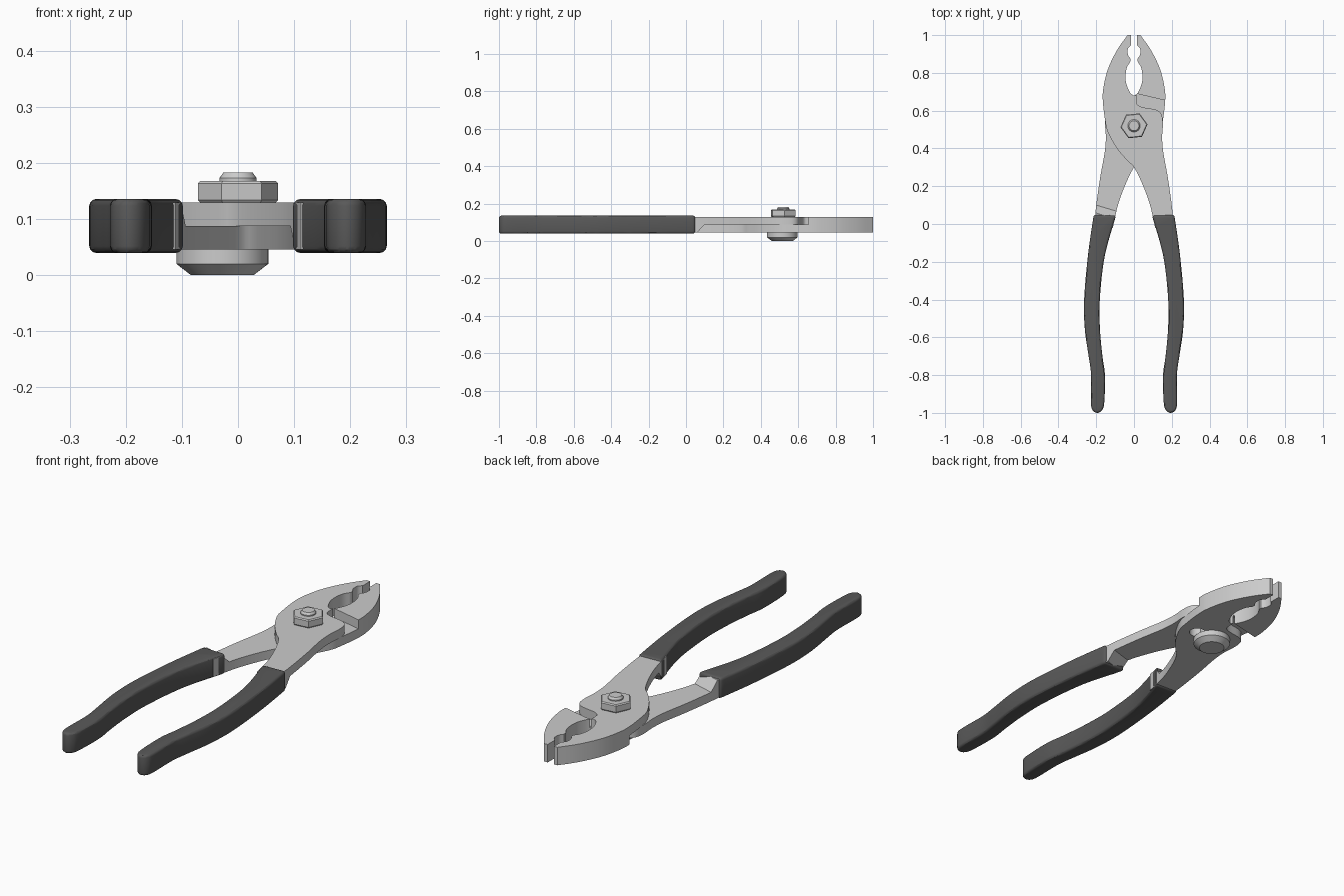
import bpy, bmesh, math

if "Cube" in bpy.data.objects:
    bpy.data.objects.remove(bpy.data.objects["Cube"])

MID = 0.0875          # height of the plane where the two halves meet
T = 0.042             # half thickness of the steel


def spline(pts, n=5):
    """Catmull-Rom curve through pts."""
    out = []
    for i in range(len(pts) - 1):
        p0, p1, p2 = pts[max(i - 1, 0)], pts[i], pts[i + 1]
        p3 = pts[min(i + 2, len(pts) - 1)]
        for k in range(n):
            t = k / n
            out.append(tuple(0.5 * (2 * b + (c - a) * t + (2 * a - 5 * b + 4 * c - d) * t * t
                                    + (3 * b - a - 3 * c + d) * t ** 3)
                             for a, b, c, d in zip(p0, p1, p2, p3)))
    return out + [pts[-1]]


def mesh_object(name, verts, faces):
    me = bpy.data.meshes.new(name)
    bm = bmesh.new()
    vs = [bm.verts.new(v) for v in verts]
    for f in faces:
        bm.faces.new([vs[i] for i in f])
    bmesh.ops.remove_doubles(bm, verts=bm.verts, dist=1e-5)
    bmesh.ops.recalc_face_normals(bm, faces=bm.faces)
    bm.to_mesh(me)
    bm.free()
    ob = bpy.data.objects.new(name, me)
    bpy.context.collection.objects.link(ob)
    return ob


def skin(name, rings):
    """Closed solid through a stack of equal rings."""
    n = len(rings[0])
    faces = [list(range(n)), list(range((len(rings) - 1) * n, len(rings) * n))]
    for r in range(len(rings) - 1):
        for i in range(n):
            j = (i + 1) % n
            faces.append([r * n + i, r * n + j, (r + 1) * n + j, (r + 1) * n + i])
    return mesh_object(name, [v for ring in rings for v in ring], faces)


def prism(name, outline, z0, z1):
    return skin(name, [[(x, y, z) for x, y in outline] for z in (z0, z1)])


def lathe(name, profile, n, cx, cy, turn=0.0):
    return skin(name, [[(cx + r * math.cos(turn + math.tau * i / n),
                         cy + r * math.sin(turn + math.tau * i / n), z)
                        for i in range(n)] for r, z in profile])


def activate(ob):
    bpy.ops.object.select_all(action='DESELECT')
    ob.select_set(True)
    bpy.context.view_layer.objects.active = ob


def apply_mod(ob, kind, **props):
    m = ob.modifiers.new(kind, kind)
    for k, v in props.items():
        setattr(m, k, v)
    activate(ob)
    bpy.ops.object.modifier_apply(modifier=m.name)


def cut(ob, cutter):
    apply_mod(ob, 'BOOLEAN', operation='DIFFERENCE', solver='EXACT', object=cutter)
    bpy.data.objects.remove(cutter)


def smooth(ob, angle=30):
    activate(ob)
    bpy.ops.object.shade_smooth_by_angle(angle=math.radians(angle))


# Outline of one steel half: right handle, pivot plate, left jaw
outline = (
    spline([(0.198, -0.02), (0.205, 0.05), (0.18, 0.24), (0.155, 0.38), (0.149, 0.46),
            (0.153, 0.53), (0.145, 0.58), (0.115, 0.605), (0.045, 0.618), (0.018, 0.632),
            (0.012, 0.65)])
    + spline([(0.012, 0.684), (0.0, 0.68), (-0.02, 0.695), (-0.04, 0.74), (-0.045, 0.785),
              (-0.037, 0.83), (-0.02, 0.858)])
    + spline([(-0.018, 0.875), (-0.03, 0.892), (-0.034, 0.913), (-0.03, 0.932), (-0.016, 0.945)])
    + [(-0.016, 1.0)]
    + spline([(-0.034, 1.0), (-0.09, 0.92), (-0.138, 0.82), (-0.162, 0.72), (-0.165, 0.65),
              (-0.153, 0.55), (-0.138, 0.485), (-0.09, 0.4), (-0.035, 0.335), (0.0, 0.3),
              (0.045, 0.21), (0.085, 0.1), (0.112, -0.02)]))

# Outline of one grip with a rounded end
grip_outline = spline([(0.213, 0.05), (0.243, -0.16), (0.264, -0.4), (0.26, -0.56), (0.24, -0.7),
                       (0.227, -0.8), (0.228, -0.94), (0.22, -0.984), (0.194, -1.0),
                       (0.168, -0.984), (0.157, -0.94), (0.154, -0.8), (0.167, -0.7),
                       (0.18, -0.56), (0.181, -0.4), (0.155, -0.17), (0.095, 0.045)], 6)

rubber = bpy.data.materials.new("dark_rubber")
rubber.diffuse_color = (0.1, 0.1, 0.1, 1)
rubber.use_nodes = True
rubber.node_tree.nodes["Principled BSDF"].inputs["Base Color"].default_value = rubber.diffuse_color

for side, turn in (("upper", 0.0), ("lower", math.pi)):
    # Steel half, thinned to a lap joint between the handle ramp and the jaw
    half = prism(side + "_half", outline, -T, T)
    ring = []
    for x in (-0.3, 0.3):
        jaw, ramp = 0.693 + 0.236 * x, 0.04 + 0.3 * x
        ring.append([(x, jaw, 0), (x, jaw, -0.1), (x, ramp - 0.1, -0.1), (x, ramp, 0)])
    cut(half, skin("lap_cutter", ring))
    # Slip joint slot in the lower half only
    if side == "lower":
        cut(half, lathe("slot_cutter", [(0.036, -0.1), (0.036, 0.1)], 32, -0.062, 0.52))

    grip = prism(side + "_grip", grip_outline, -0.048, 0.048)
    grip.data.materials.append(rubber)
    apply_mod(grip, 'BEVEL', width=0.012, segments=3, limit_method='ANGLE',
              angle_limit=math.radians(40))
    for ob in (half, grip):
        ob.location.z = MID
        ob.rotation_euler.y = turn
        smooth(ob)

# Bolt head, off centre under the pivot
smooth(lathe("bolt_head", [(0.056, 0), (0.082, 0.02), (0.082, MID - T)], 48, -0.028, 0.515))
# Bolt shaft with chamfered tip
smooth(lathe("bolt_shaft", [(0.033, 0.04), (0.033, 0.173), (0.026, 0.183)], 32, 0, 0.52))
# Hexagonal nut
nut = lathe("nut", [(0.068, MID + T), (0.072, 0.134), (0.072, 0.163), (0.067, 0.168)],
            6, 0, 0.52, math.radians(6))
